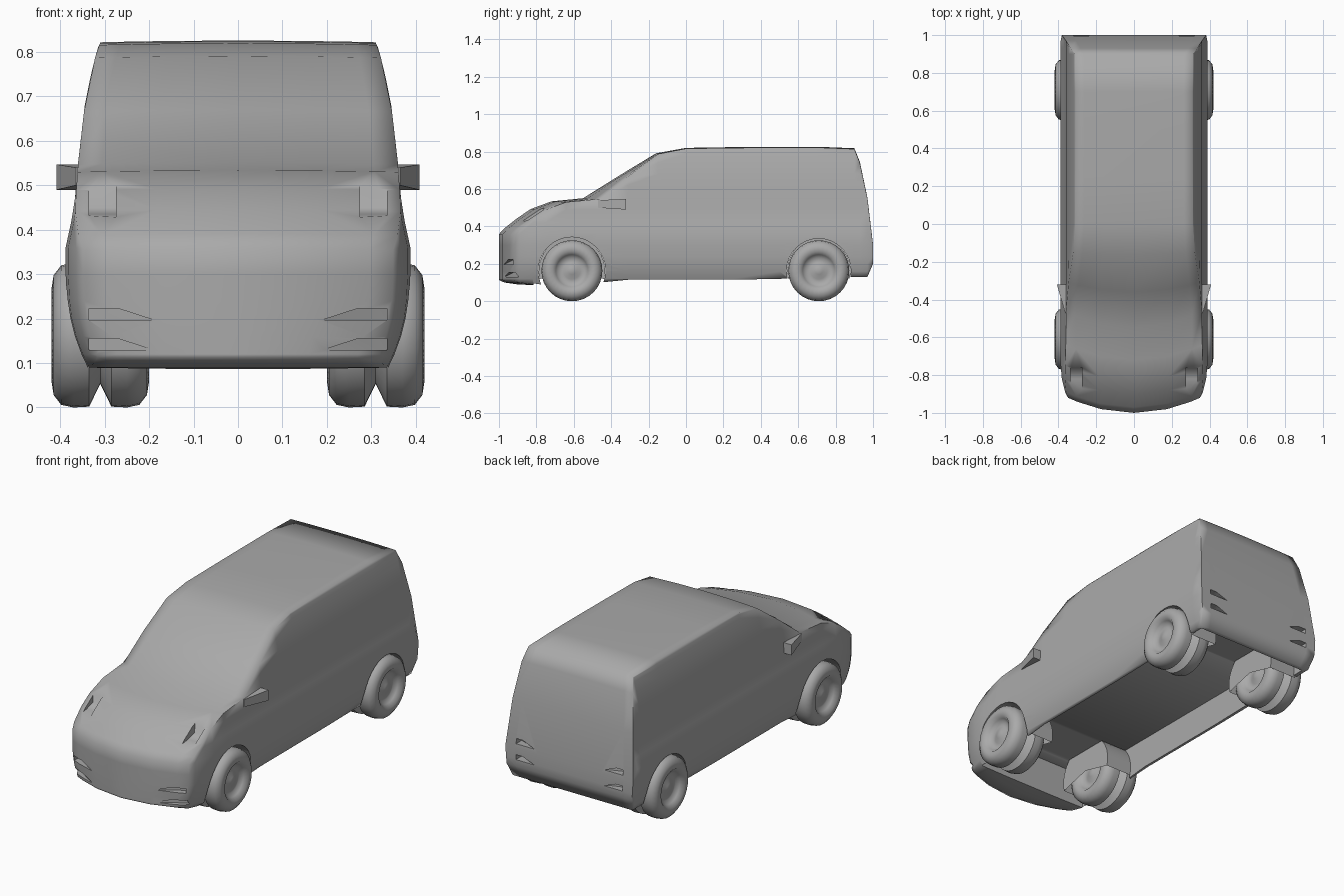
import bpy, bmesh, math

cube = bpy.data.objects.get("Cube")
if cube:
    bpy.data.objects.remove(cube, do_unlink=True)

grey = bpy.data.materials.new("plain_grey")
grey.use_nodes = True
COLOUR = (0.4, 0.4, 0.4, 1)
grey.diffuse_color = COLOUR
grey.node_tree.nodes["Principled BSDF"].inputs["Base Color"].default_value = COLOUR


def make(name, bm):
    bmesh.ops.recalc_face_normals(bm, faces=bm.faces)
    mesh = bpy.data.meshes.new(name)
    bm.to_mesh(mesh)
    bm.free()
    mesh.materials.append(grey)
    ob = bpy.data.objects.new(name, mesh)
    bpy.context.scene.collection.objects.link(ob)
    return ob


def activate(ob):
    bpy.ops.object.select_all(action='DESELECT')
    ob.select_set(True)
    bpy.context.view_layer.objects.active = ob


def smooth(ob, degrees):
    activate(ob)
    bpy.ops.object.shade_smooth_by_angle(angle=math.radians(degrees))


def hull(name, points):
    bm = bmesh.new()
    verts = [bm.verts.new(p) for p in points]
    bmesh.ops.convex_hull(bm, input=verts)
    return make(name, bm)


def box(name, x, y, z):
    return hull(name, [(a, b, c) for a in x for b in y for c in z])


def revolve(name, profile, centre, steps=32, start=0, arc=2 * math.pi):
    """Turn (x, radius) points about an axis along x."""
    bm = bmesh.new()
    full = arc >= 2 * math.pi
    rings = []
    for i in range(steps if full else steps + 1):
        a = start + arc * i / steps
        rings.append([bm.verts.new((x, centre[0] + r * math.cos(a), centre[1] + r * math.sin(a)))
                      for x, r in profile])
    for i in range(steps):
        a, b = rings[i], rings[(i + 1) % len(rings)]
        for j in range(len(profile) - 1):
            bm.faces.new((a[j], a[j + 1], b[j + 1], b[j]))
    bmesh.ops.remove_doubles(bm, verts=bm.verts, dist=1e-5)
    return make(name, bm)


def cut(ob, cutter):
    activate(ob)
    mod = ob.modifiers.new("cut", 'BOOLEAN')
    mod.operation = 'DIFFERENCE'
    mod.solver = 'EXACT'
    mod.object = cutter
    bpy.ops.object.modifier_apply(modifier=mod.name)
    bpy.data.objects.remove(cutter, do_unlink=True)


# Body: half width by height, and stations of y, bottom, top, width scale, corner sweep
LEVELS = [(.08, .335), (.12, .355), (.16, .37), (.2, .38), (.24, .385), (.3, .388),
          (.36, .388), (.42, .375), (.49, .364), (.55, .36), (.62, .352), (.68, .345),
          (.74, .333), (.79, .321), (.81, .315), (.83, .306)]
STATIONS = [(-1, .113, .355, .9, .08), (-.97, .1, .387, .94, .08), (-.9, .09, .442, .985, .08),
            (-.83, .087, .489, 1, .08), (-.72, .087, .53, 1, .08), (-.55, .1, .547, 1, .09),
            (-.36, .115, .666, 1, .05), (-.16, .115, .787, 1, .01), (0, .115, .816, 1, 0),
            (.25, .115, .82, 1, 0), (.5, .12, .822, 1, 0), (.7, .125, .822, 1, 0),
            (.9, .13, .814, 1, 0), (.93, .13, .74, 1, 0), (.97, .13, .55, 1, 0), (1, .2, .3, .985, 0)]
COLUMNS = [-1, -.85, -.5, 0, .5, .85, 1]


def half_width(z):
    for (z0, w0), (z1, w1) in zip(LEVELS, LEVELS[1:]):
        if z <= z1:
            return w0 + (w1 - w0) * (z - z0) / (z1 - z0)
    return LEVELS[-1][1]


def build_body():
    bm = bmesh.new()
    cache = {}

    def vert(s, f, level):
        y, low, top, scale, sweep = STATIONS[s]
        z = min(max(LEVELS[level][0], low), top)
        x = f * half_width(z) * scale
        if z == top:
            z += .004 * (1 - f * f)
        p = (x, y + sweep * f * f, z)
        key = tuple(round(c, 5) for c in p)
        if key not in cache:
            cache[key] = bm.verts.new(p)
        return cache[key]

    def face(*corners):
        vs = list(dict.fromkeys(vert(*c) for c in corners))
        if len(vs) > 2:
            bm.faces.new(vs)

    last, top = len(STATIONS) - 1, len(LEVELS) - 1
    for s in range(last):
        for k in range(top):                       # sides
            for f in (-1, 1):
                face((s, f, k), (s + 1, f, k), (s + 1, f, k + 1), (s, f, k + 1))
        for f, g in zip(COLUMNS, COLUMNS[1:]):     # roof and underside
            for k in (0, top):
                face((s, f, k), (s, g, k), (s + 1, g, k), (s + 1, f, k))
    for s in (0, last):                            # nose and tail
        for k in range(top):
            for f, g in zip(COLUMNS, COLUMNS[1:]):
                face((s, f, k), (s, g, k), (s, g, k + 1), (s, f, k + 1))
    return make("van_body", bm)


body = build_body()

# Hollow underside
cut(body, box("underside_cutter", (-.338, .338), (-.815, .945), (-.1, .28)))

FRONT_Y, REAR_Y, RADIUS = -.61, .71, .163
for m in (-1, 1):
    # Wheel arches
    for y, r in ((FRONT_Y, .18), (REAR_Y, .172)):
        cut(body, revolve("arch_cutter", [(m * x, q) for x, q in
                          ((.18, 0), (.18, r), (.5, r), (.5, 0))], (y, RADIUS)))
    # Tapered bumper slots
    for z0, z1 in ((.197, .223), (.129, .155)):
        cut(body, hull("slot_cutter", [(m * x, y, z) for x, y, z in (
            (.19, -.972, z0), (.335, -.88, z0), (.335, -.88, z1), (.27, -.92, z1),
            (.19, -1.1, z0), (.335, -1.1, z0), (.335, -1.1, z1), (.27, -1.1, z1))]))
    # Tapered tail slots
    for z0, z1 in ((.235, .262), (.32, .347)):
        cut(body, hull("tail_cutter", [(m * x, y, z) for x, y, z in (
            (.21, .99, z0), (.32, .95, z0), (.32, .95, z1), (.28, .96, z1),
            (.21, 1.1, z0), (.32, 1.1, z0), (.32, 1.1, z1), (.28, 1.1, z1))]))
    # Headlight pockets
    cut(body, hull("headlight_cutter", [(m * x, y, z) for x in (.275, .335) for y, z in (
        (-.9, .425), (-.82, .435), (-.765, .45), (-.75, .6), (-.9, .6))]))

smooth(body, 72)

# Twin-tyre wheels: outer half profile, reflected about the groove
half = [(.4, 0), (.396, .02), (.386, .045), (.384, .07), (.4, .086), (.42, .103),
        (.415, .135), (.398, .157), (.37, .163), (.335, .161), (.31, .11)]
wheel = half + [(.62 - x, r) for x, r in reversed(half[:-1])]
for side, m in (("left", 1), ("right", -1)):
    for end, y, r in (("front", FRONT_Y, .178), ("rear", REAR_Y, .17)):
        profile = [(m * x, q) for x, q in wheel]
        smooth(revolve(f"{end}_{side}_wheel", profile, (y, RADIUS)), 60)
        # Wheel well with its inner wall
        well = revolve(f"{end}_{side}_wheel_well",
                       [(m * .185, 0), (m * .185, r), (m * .35, r)],
                       (y, RADIUS), 20, -.25, math.pi + .5)
        smooth(well, 40)
    # Door mirrors
    mirror = hull(f"{side}_mirror", [(m * x, y, z) for x, y, z in (
        (.35, -.47, .5), (.365, -.47, .5), (.365, -.47, .54), (.35, -.47, .54),
        (.35, -.32, .49), (.408, -.32, .49), (.408, -.32, .547), (.35, -.32, .547))])
    smooth(mirror, 30)
